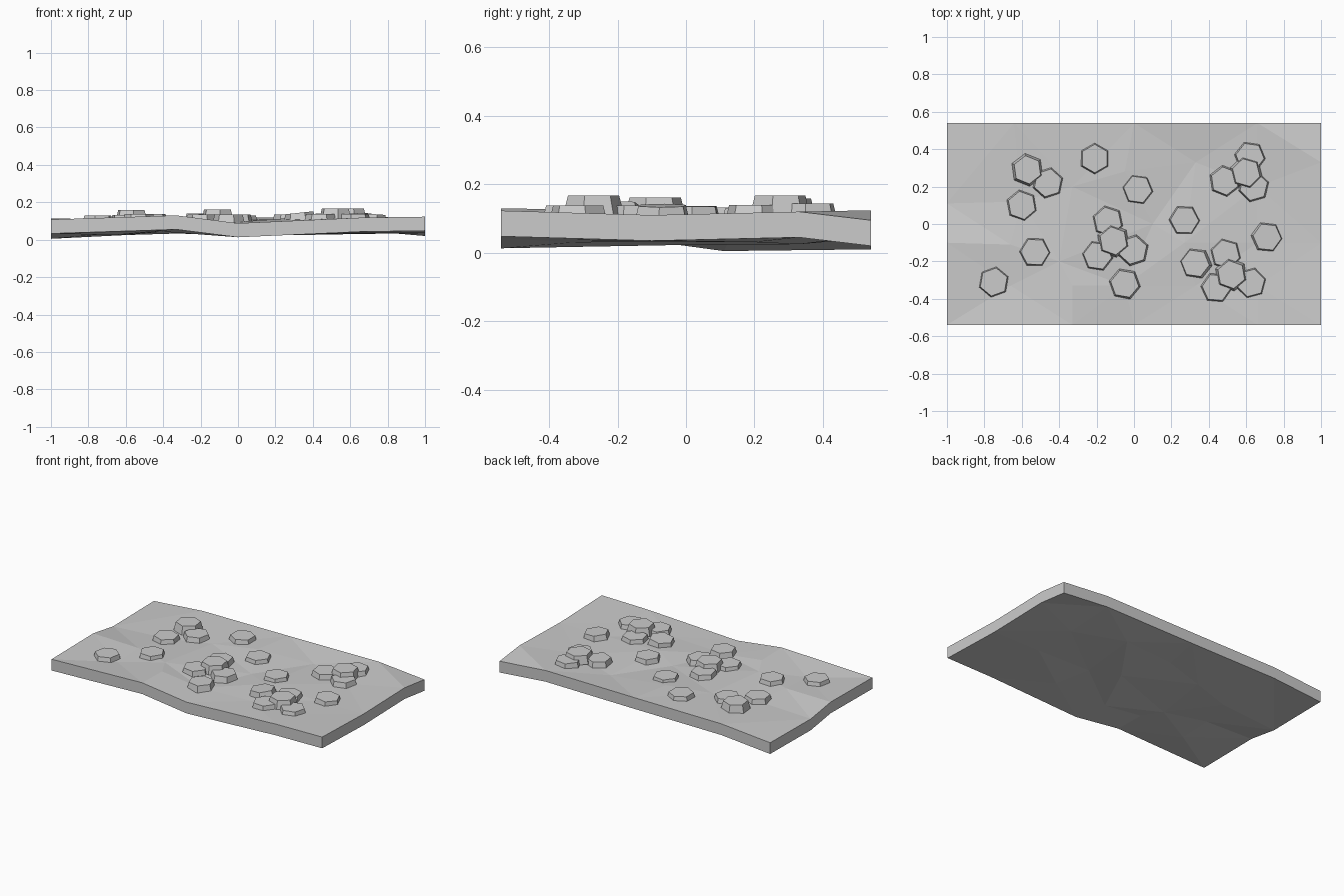
import bpy
import bmesh
from math import pi, radians
from mathutils import Vector, Matrix
from mathutils.geometry import delaunay_2d_cdt

if "Cube" in bpy.data.objects:
    bpy.data.objects.remove(bpy.data.objects["Cube"], do_unlink=True)

stone = bpy.data.materials.new("stone_grey")
stone.use_nodes = True
GREY = (0.6, 0.6, 0.6, 1)
stone.diffuse_color = GREY
stone.node_tree.nodes["Principled BSDF"].inputs["Base Color"].default_value = GREY


def add_object(name, bm):
    mesh = bpy.data.meshes.new(name)
    bm.to_mesh(mesh)
    bm.free()
    mesh.materials.append(stone)
    obj = bpy.data.objects.new(name, mesh)
    bpy.context.collection.objects.link(obj)
    return obj


# Ground slab: uneven faceted top, triangulated from spot heights
THICK = 0.075
W, D = 1.0, 0.54
rim = [(-W, -D, .108), (-.33, -D, .13), (0, -D, .088), (.66, -D, .118),
       (W, -D, .123), (W, -.1, .11), (W, .33, .12), (W, D, .095),
       (.66, D, .124), (0, D, .118), (-.64, D, .115), (-W, D, .085),
       (-W, .11, .08), (-W, -.1, .113)]
inner = [(-.66, -.33, .1), (-.33, -.33, .126), (-.05, -.33, .092),
         (.33, -.33, .105), (.66, -.33, .112), (-.66, -.11, .11),
         (-.4, -.2, .118), (.1, 0, .098), (.27, -.1, .115),
         (.66, -.1, .108), (-.6, .12, .1), (-.33, .2, .108),
         (-.05, .28, .116), (.33, .33, .1), (.66, .2, .106)]
spots = rim + inner
coords, _, tris, *_ = delaunay_2d_cdt(
    [Vector(p[:2]) for p in spots], [], [list(range(len(rim)))], 1, 1e-5)
bm = bmesh.new()
for c in coords:
    z = min(spots, key=lambda p: (Vector(p[:2]) - c).length)[2]
    bm.verts.new((c.x, c.y, z))
bm.verts.ensure_lookup_table()
for t in tris:
    bm.faces.new([bm.verts[i] for i in t])
ext = bmesh.ops.extrude_face_region(bm, geom=bm.faces[:], use_keep_orig=True)
for v in ext["geom"]:
    if isinstance(v, bmesh.types.BMVert):
        v.co.z -= THICK
bmesh.ops.recalc_face_normals(bm, faces=bm.faces[:])
add_object("ground_slab", bm)


# Hexagonal stones: tapered six-sided blocks
def hex_stone(name, x, y, top, turn=0, tilt=0):
    height = 0.055
    bm = bmesh.new()
    bmesh.ops.create_cone(bm, cap_ends=True, segments=6, radius1=0.09,
                          radius2=0.076, depth=height)
    place = (Matrix.Translation((x, y, top - height / 2))
             @ Matrix.Rotation(radians(tilt), 4, 'Y')
             @ Matrix.Rotation(radians(turn), 4, 'Z'))
    bmesh.ops.transform(bm, matrix=place, verts=bm.verts)
    add_object(name, bm)


stones = [(-.57, .29, .158, 8), (-.46, .22, .138, -12), (-.6, .1, .132, 10),
          (-.53, -.15, .138, 28), (-.75, -.31, .13, -10), (-.21, .35, .14, 0),
          (.02, .185, .13, 22), (.27, .02, .135, 28), (-.14, .015, .137, 12),
          (-.11, -.09, .162, 10), (-.195, -.17, .135, 22),
          (-.005, -.14, .136, -12), (-.05, -.32, .134, 20),
          (.33, -.21, .144, 22, -6), (.49, -.16, .138, 14),
          (.44, -.34, .138, 25), (.52, -.27, .167, 10),
          (.625, -.315, .138, -15), (.71, -.07, .138, 24, 4),
          (.485, .23, .14, 8), (.62, .36, .144, 22), (.64, .2, .14, -14),
          (.6, .275, .167, 14)]
for i, s in enumerate(stones):
    hex_stone(f"hex_stone_{i + 1}", *s)
